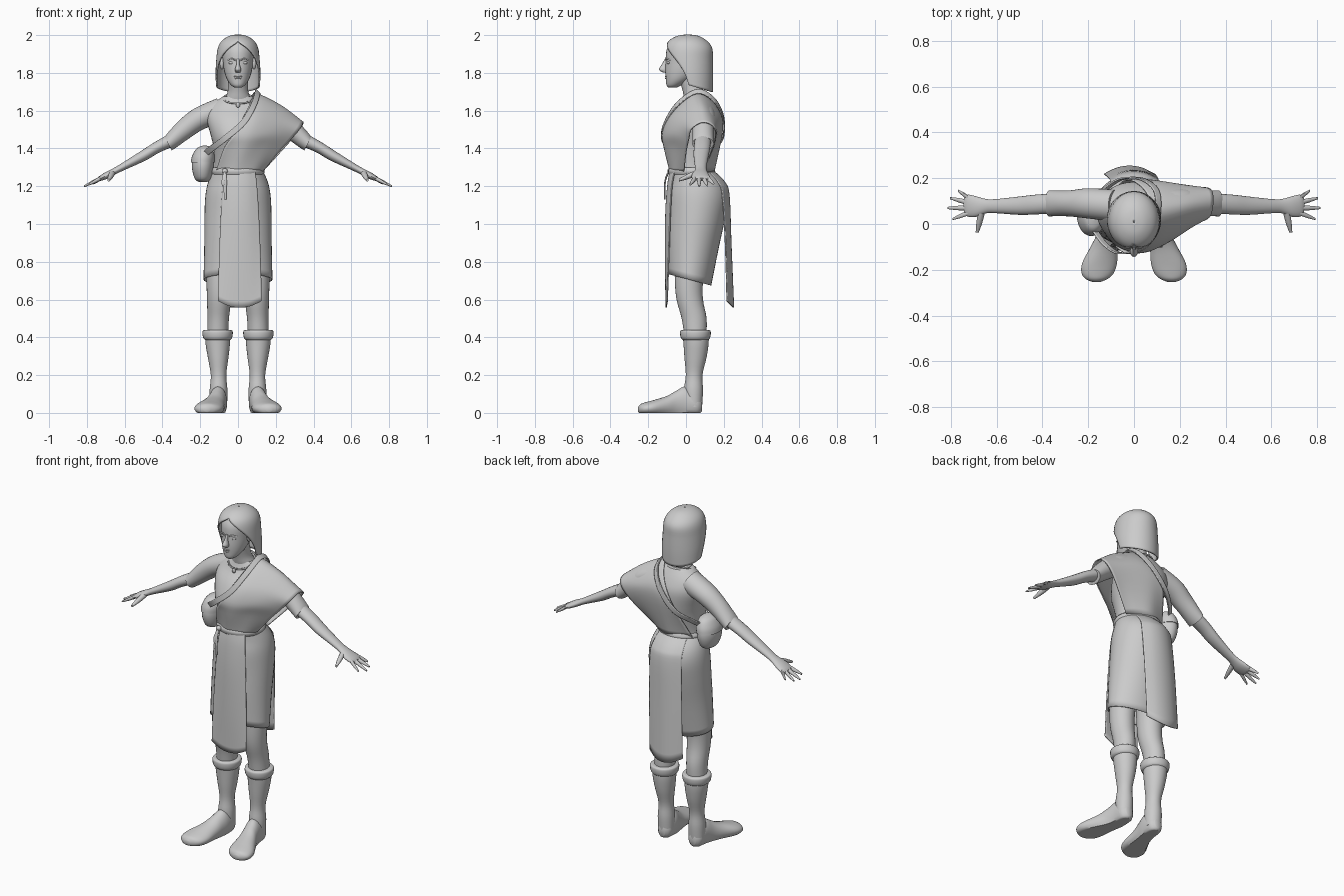
import bpy, bmesh, math
from mathutils import Vector

X, Y, Z = Vector((1, 0, 0)), Vector((0, 1, 0)), Vector((0, 0, 1))


def smooth(rows, k):
    """Catmull-Rom interpolation through tuples of any length."""
    out = []
    for i in range(len(rows) - 1):
        p0, p1 = rows[max(i - 1, 0)], rows[i]
        p2, p3 = rows[i + 1], rows[min(i + 2, len(rows) - 1)]
        for j in range(k):
            t = j / k
            out.append(tuple(0.5 * (2*b + (c - a)*t + (2*a - 5*b + 4*c - d)*t*t
                                    + (3*b - a - 3*c + d)*t**3)
                             for a, b, c, d in zip(p0, p1, p2, p3)))
    return out + [tuple(rows[-1])]


def finish(obj, angle=45):
    for p in obj.data.polygons:
        p.use_smooth = True
    obj.data.set_sharp_from_angle(angle=math.radians(angle))
    return obj


def grid(name, rows, closed=False, cap=False, thick=0):
    bm = bmesh.new()
    vs = [[bm.verts.new(p) for p in r] for r in rows]
    n = len(rows[0])
    for a, b in zip(vs, vs[1:]):
        for i in range(n if closed else n - 1):
            j = (i + 1) % n
            bm.faces.new((a[i], a[j], b[j], b[i]))
    if cap:
        bm.faces.new(vs[0])
        bm.faces.new(vs[-1])
    bmesh.ops.remove_doubles(bm, verts=bm.verts, dist=0.0002)
    bmesh.ops.recalc_face_normals(bm, faces=bm.faces)
    me = bpy.data.meshes.new(name)
    bm.to_mesh(me)
    bm.free()
    obj = bpy.data.objects.new(name, me)
    bpy.context.collection.objects.link(obj)
    if thick:
        m = obj.modifiers.new("thickness", 'SOLIDIFY')
        m.thickness, m.offset = thick, 0
    return finish(obj)


def loft(name, secs, u=X, v=Y, n=28, k=4, cap=True, fix=None, thick=0):
    """Elliptic sections (x, y, z, ru, rv[, front opening in degrees])."""
    opened = len(secs[0]) == 6
    rows = []
    for s in smooth(secs, k):
        o = math.radians(max(s[5], 0)) if opened else 0
        row = []
        for i in range(n + opened):
            a = -math.pi/2 + o + (2*math.pi - 2*o) * i / n
            p = Vector(s[:3]) + u*max(s[3], .001)*math.cos(a) + v*max(s[4], .001)*math.sin(a)
            row.append(fix(p) if fix else p)
        rows.append(row)
    return grid(name, rows, not opened, cap and not opened, thick)


def sheet(name, rows, k=5, thick=.006):
    """Cloth surface through rows of points."""
    rows = [smooth(r, k) for r in rows]
    cols = [smooth(c, k) for c in zip(*rows)]
    return grid(name, cols, thick=thick)


def ball(name, loc, scale):
    bpy.ops.mesh.primitive_uv_sphere_add(segments=20, ring_count=12, radius=1, location=loc)
    o = bpy.context.object
    o.name, o.scale = name, scale
    return finish(o)


def flip(secs, s):
    return [(p[0] * s,) + tuple(p[1:]) for p in secs]


# head and neck
loft("head", [(0, -.07, 1.722, .018, .022), (0, -.063, 1.735, .037, .04), (0, -.04, 1.765, .058, .067),
              (0, -.018, 1.805, .072, .092), (0, -.004, 1.855, .08, .104), (0, .005, 1.92, .085, .108),
              (0, .01, 1.965, .065, .085), (0, .01, 1.985, .03, .04)])
loft("neck", [(0, .065, 1.63, .085, .065), (0, .05, 1.67, .066, .06), (0, .035, 1.71, .053, .054),
              (0, .015, 1.78, .052, .056)])
loft("nose", [(0, -.102, 1.875, .007, .01), (0, -.112, 1.845, .009, .016),
              (0, -.12, 1.818, .017, .024), (0, -.108, 1.802, .012, .014)], n=14)
ball("upper_lip", (0, -.1, 1.781, ), (.024, .011, .005))
ball("lower_lip", (0, -.099, 1.771), (.02, .012, .006))
for s, side in ((-1, "right"), (1, "left")):
    ball(side + "_eye", (.034*s, -.092, 1.853), (.016, .009, .008))
    loft(side + "_brow", flip([(.014, -.106, 1.868, .003, .004), (.034, -.103, 1.875, .004, .004),
                               (.056, -.085, 1.868, .002, .003)], s), u=Y, v=Z, n=8)
    ball(side + "_ear", (.085*s, -.012, 1.85), (.012, .02, .032))

# bobbed hair, open at the face and lower at the back
def hair_hem(p):
    if p.z < 1.86:
        p.z -= .3 * p.y * (1.86 - p.z) / .12
    return p
loft("hair", [(0, .01, 2.0, .003, .003, 0), (0, .01, 1.992, .045, .055, 0), (0, .01, 1.967, .083, .098, 0),
              (0, .013, 1.93, .103, .122, 28), (0, .013, 1.87, .111, .125, 58),
              (0, .02, 1.80, .115, .12, 76), (0, .03, 1.74, .112, .108, 82)],
     n=36, fix=hair_hem, thick=.008)

# tunic body, neck band and pendant
loft("tunic", [(0, .03, 1.26, .128, .108), (0, .033, 1.315, .124, .113), (0, .03, 1.405, .13, .138),
               (0, .03, 1.465, .143, .149), (0, .053, 1.555, .165, .13), (0, .068, 1.62, .15, .092),
               (0, .062, 1.675, .08, .065)], n=36)
bpy.ops.mesh.primitive_torus_add(major_radius=.078, minor_radius=.005, major_segments=40, minor_segments=8,
                                 location=(0, .043, 1.665), rotation=(.35, 0, 0))
bpy.context.object.name = "necklace"
finish(bpy.context.object)
ball("pendant", (0, -.04, 1.63), (.012, .007, .014))

# arms, sleeves, hands
for s, side in ((-1, "right"), (1, "left")):
    across = Vector((.47 * s, 0, .88))
    loft(side + "_sleeve", flip([(.08, .08, 1.605, .07, .068), (.2, .09, 1.56, .066, .06),
                                 (.28, .09, 1.505, .057, .055), (.345, .09, 1.448, .056, .046),
                                 (.37, .09, 1.425, .057, .04)], s), u=Y, v=across)
    loft(side + "_forearm", flip([(.34, .09, 1.45, .044, .036), (.43, .085, 1.405, .043, .03),
                                  (.5, .08, 1.362, .04, .028), (.6, .078, 1.308, .031, .02),
                                  (.645, .078, 1.284, .031, .017), (.69, .076, 1.26, .045, .018),
                                  (.725, .08, 1.243, .048, .014), (.74, .08, 1.235, .035, .009)], s),
         u=Y, v=across, n=20)
    fingers = (((.725, .115, 1.243), (.768, .145, 1.214)), ((.73, .095, 1.24), (.803, .113, 1.204)),
               ((.73, .07, 1.24), (.815, .07, 1.2)), ((.725, .048, 1.243), (.792, .022, 1.208)),
               ((.665, .055, 1.27), (.685, -.038, 1.232)))
    for i, (a, b) in enumerate(fingers):
        m = [(p + q) / 2 for p, q in zip(a, b)]
        thumb = i == 4
        r = .014 if thumb else .01
        loft(f"{side}_{'thumb' if thumb else 'finger_' + str(i + 1)}",
             flip([(*a, r + .002, r + .002), (*m, r, r), (*b, r * .5, r * .5)], s),
             u=X if thumb else Y, v=Z, n=10)

# cape draped over one shoulder, strips run front waist - shoulder - back waist
sheet("shoulder_cape", [
    [(-.115, -.035, 1.28), (-.075, -.1, 1.4), (-.02, -.126, 1.48), (.045, -.066, 1.6),
     (.085, .05, 1.695), (.04, .155, 1.63), (-.04, .192, 1.5), (-.115, .1, 1.28)],
    [(-.02, -.085, 1.28), (.03, -.113, 1.4), (.07, -.115, 1.48), (.11, -.063, 1.58),
     (.15, .06, 1.668), (.11, .165, 1.6), (.05, .192, 1.5), (0, .148, 1.28)],
    [(.078, -.065, 1.28), (.13, -.065, 1.4), (.18, -.06, 1.48), (.21, -.015, 1.565),
     (.24, .08, 1.618), (.22, .155, 1.56), (.18, .172, 1.48), (.08, .13, 1.28)],
    [(.132, -.01, 1.28), (.21, 0, 1.375), (.28, .015, 1.45), (.328, .03, 1.505),
     (.345, .09, 1.538), (.335, .15, 1.51), (.27, .15, 1.43), (.132, .09, 1.28)]])

# skirt with a hem that drops to the back
def skirt_hem(p):
    p.z -= .27 * p.y * (1.285 - p.z) / .58
    return p
loft("skirt", [(0, .03, 1.285, .128, .108), (0, .058, 1.225, .155, .14), (0, .063, 1.155, .17, .157),
               (0, .054, 1.05, .175, .15), (0, .035, .9, .176, .135), (0, .018, .71, .18, .113)],
     n=40, cap=False, fix=skirt_hem, thick=.005)


# hanging front and back panels: (z, y, half width, edge y offset, edge z offset, centre x)
def panel(name, rows):
    sheet(name, [[(c - w, y + dy, z + dz), (c - w/2, y + dy*.25, z + dz*.25), (c, y, z),
                  (c + w/2, y + dy*.25, z + dz*.25), (c + w, y + dy, z + dz)]
                 for z, y, w, dy, dz, c in rows])
panel("front_panel", [(1.28, -.084, .08, .025, 0, .01), (1.2, -.097, .09, .023, 0, .01),
                      (1.05, -.107, .1, .024, 0, .01), (.8, -.109, .11, .018, .01, .01),
                      (.557, -.105, .115, .006, .035, .01)])
panel("back_panel", [(1.28, .146, .09, -.03, 0, 0), (1.22, .205, .1, -.035, 0, 0),
                     (1.15, .228, .105, -.035, 0, 0), (.9, .238, .108, -.03, 0, -.01),
                     (.557, .252, .11, -.035, .035, -.02)])

# belt, knot and tails
loft("belt", [(0, .03, 1.262, .132, .117), (0, .03, 1.28, .138, .122), (0, .03, 1.298, .13, .115)],
     n=36, cap=False, thick=.006)
ball("belt_knot", (-.07, -.085, 1.28), (.016, .014, .014))
for i, (x, z) in enumerate(((-.078, 1.2), (-.068, 1.13))):
    loft(f"belt_tail_{i + 1}", [(-.07, -.09, 1.28, .006, .005), (x, -.11, 1.23, .009, .004),
                                (x, -.112, z, .007, .004)], n=10)

# shoulder bag, flap and strap
loft("bag", [(-.185, .04, 1.222, .02, .03), (-.186, .04, 1.24, .043, .066), (-.186, .04, 1.3, .058, .088),
             (-.182, .04, 1.36, .054, .082), (-.178, .04, 1.398, .035, .058), (-.176, .04, 1.41, .01, .02)])
loft("bag_flap", [(-.187, .04, 1.325, .063, .093), (-.183, .04, 1.36, .06, .088),
                  (-.178, .04, 1.4, .041, .064), (-.176, .04, 1.415, .01, .02)])
path = [(-.17, -.03, 1.375), (-.125, -.09, 1.41), (-.06, -.128, 1.46), (.03, -.108, 1.54), (.085, -.045, 1.635),
        (.105, .06, 1.702), (.095, .15, 1.655), (.03, .198, 1.56), (-.06, .195, 1.46), (-.14, .14, 1.4),
        (-.17, .1, 1.37)]
sheet("bag_strap", [[(x + d, y, z - d) for x, y, z in path] for d in (-.011, .011)], thick=.007)

# legs and boots
def on_ground(p):
    p.z = max(p.z, 0)
    return p
for s, side in ((-1, "right"), (1, "left")):
    loft(side + "_leg", flip([(.108, .05, .4, .055, .058), (.105, .043, .5, .057, .066),
                              (.1, .02, .6, .064, .07), (.098, .016, .7, .069, .075),
                              (.093, .03, .85, .076, .09), (.085, .04, 1.0, .08, .1)], s))
    loft(side + "_boot_shaft", flip([(.103, .043, .03, .045, .042), (.103, .04, .12, .047, .05),
                                     (.103, .043, .2, .041, .044), (.105, .05, .29, .054, .058),
                                     (.107, .053, .36, .064, .066), (.108, .052, .41, .067, .069)], s))
    loft(side + "_boot_cuff", flip([(.108, .05, .385, .064, .066), (.108, .05, .395, .075, .076),
                                    (.108, .05, .415, .08, .081), (.108, .05, .435, .078, .079),
                                    (.108, .05, .44, .06, .062)], s))
    loft(side + "_foot", flip([(.103, .086, .04, .02, .03), (.103, .06, .045, .043, .06),
                               (.105, 0, .055, .047, .085), (.115, -.05, .045, .05, .073),
                               (.13, -.1, .035, .06, .055), (.15, -.17, .026, .076, .042),
                               (.159, -.215, .022, .07, .034), (.163, -.24, .02, .048, .027),
                               (.165, -.254, .018, .015, .012)], s), v=Z, fix=on_ground)
